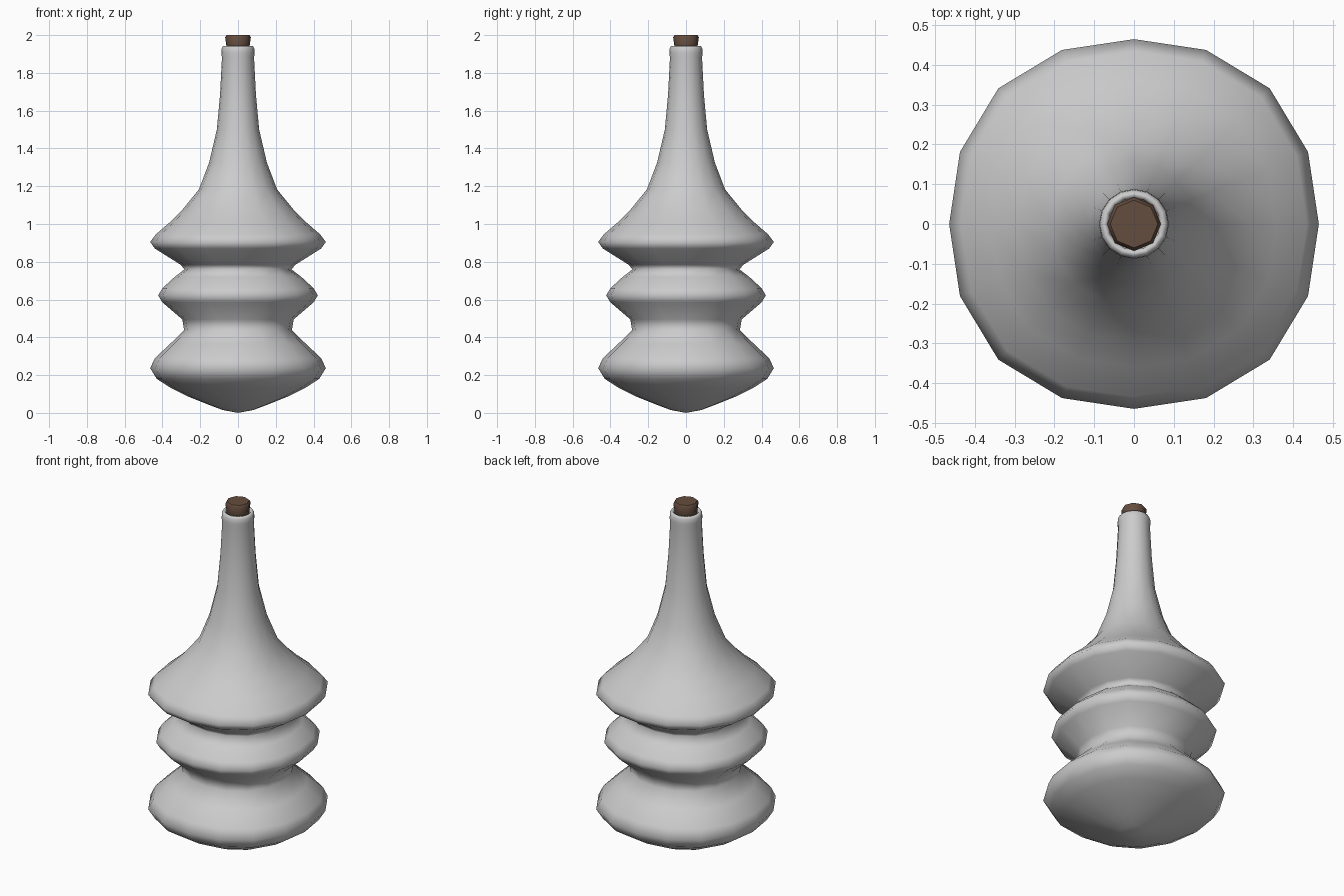
import bpy, bmesh, math

if "Cube" in bpy.data.objects:
    bpy.data.objects.remove(bpy.data.objects["Cube"])


def lathe(name, profile, sides, squareness=0.0, angle=180):
    """Revolve (radius, z) points; radius 0 at either end closes to a pole."""
    bm = bmesh.new()
    rings = []
    for r, z in profile:
        if r == 0:
            rings.append([bm.verts.new((0, 0, z))])
            continue
        fade = squareness * min(1, max(0, (1.5 - z) / 0.5))
        ring = []
        for i in range(sides):
            a = 2 * math.pi * i / sides
            k = r * (1 + fade * math.sin(2 * a) ** 2)
            ring.append(bm.verts.new((k * math.cos(a), k * math.sin(a), z)))
        rings.append(ring)
    for lo, hi in zip(rings, rings[1:]):
        for i in range(sides):
            j = (i + 1) % sides
            if len(lo) == 1:
                bm.faces.new((lo[0], hi[j], hi[i]))
            elif len(hi) == 1:
                bm.faces.new((lo[i], lo[j], hi[0]))
            else:
                bm.faces.new((lo[i], lo[j], hi[j], hi[i]))
    me = bpy.data.meshes.new(name)
    bm.to_mesh(me)
    bm.free()
    ob = bpy.data.objects.new(name, me)
    bpy.context.collection.objects.link(ob)
    bpy.ops.object.select_all(action='DESELECT')
    ob.select_set(True)
    bpy.context.view_layer.objects.active = ob
    bpy.ops.object.shade_smooth_by_angle(angle=math.radians(angle))
    return ob


# Bottle: three bulging tiers, flared shoulder, long neck and rolled lip
lathe("bottle", [
    (0, 0.0), (0.08, 0.015), (0.16, 0.045), (0.26, 0.085), (0.36, 0.135),
    (0.43, 0.18), (0.465, 0.237), (0.44, 0.29), (0.36, 0.365),
    (0.285, 0.437), (0.295, 0.495), (0.40, 0.585), (0.423, 0.622),
    (0.40, 0.66), (0.335, 0.72), (0.283, 0.76), (0.305, 0.785),
    (0.44, 0.87), (0.465, 0.905), (0.435, 0.945), (0.36, 1.01),
    (0.295, 1.075), (0.207, 1.183), (0.153, 1.325), (0.112, 1.50),
    (0.095, 1.685), (0.085, 1.88), (0.088, 1.905), (0.086, 1.93),
    (0.079, 1.942), (0.07, 1.942), (0.065, 1.93), (0.062, 1.88),
], 16, squareness=0.038)

# Cork stopper
cork = lathe("cork", [
    (0, 1.87), (0.058, 1.87), (0.062, 1.945), (0.068, 1.988),
    (0.06, 2.0), (0, 2.0),
], 8, angle=50)
mat = bpy.data.materials.new("cork_brown")
mat.diffuse_color = (0.13, 0.075, 0.05, 1)
mat.use_nodes = True
mat.node_tree.nodes["Principled BSDF"].inputs["Base Color"].default_value = mat.diffuse_color
cork.data.materials.append(mat)
